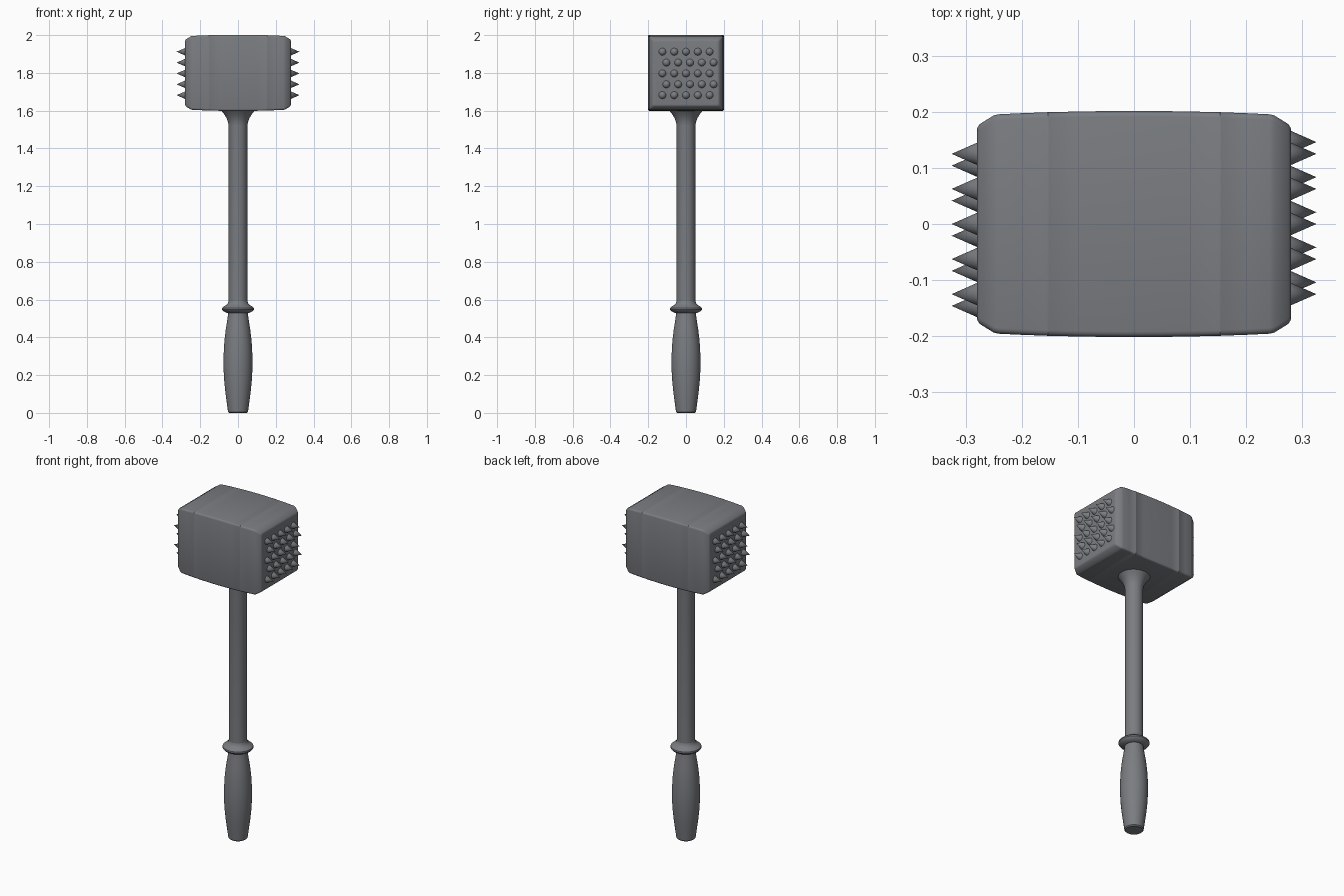
import bpy, bmesh, math
from mathutils import Matrix, Vector

if "Cube" in bpy.data.objects:
    bpy.data.objects.remove(bpy.data.objects["Cube"])

steel = bpy.data.materials.new("dark_steel")
steel.diffuse_color = (0.195, 0.204, 0.22, 1)
steel.use_nodes = True
steel.node_tree.nodes["Principled BSDF"].inputs["Base Color"].default_value = steel.diffuse_color


def finish(name, bm, angle=35):
    bmesh.ops.recalc_face_normals(bm, faces=bm.faces)
    me = bpy.data.meshes.new(name)
    bm.to_mesh(me)
    bm.free()
    me.materials.append(steel)
    ob = bpy.data.objects.new(name, me)
    bpy.context.collection.objects.link(ob)
    bpy.ops.object.select_all(action='DESELECT')
    ob.select_set(True)
    bpy.context.view_layer.objects.active = ob
    bpy.ops.object.shade_smooth_by_angle(angle=math.radians(angle))
    return ob


def loft(bm, rings):
    loops = [[bm.verts.new(p) for p in r] for r in rings]
    n = len(loops[0])
    for a, b in zip(loops, loops[1:]):
        for i in range(n):
            j = (i + 1) % n
            bm.faces.new((a[i], a[j], b[j], b[i]))
    bm.faces.new(loops[0])
    bm.faces.new(loops[-1])


def lathe(name, profile, segs=40):
    bm = bmesh.new()
    loft(bm, [[(r * math.cos(2 * math.pi * i / segs), r * math.sin(2 * math.pi * i / segs), z)
               for i in range(segs)] for r, z in profile])
    return finish(name, bm)


HEAD_Z = 1.80


def rounded_square(x, h, r=0.01, steps=4):
    pts = []
    for k in range(4):
        c = math.pi / 4 + k * math.pi / 2
        cy = math.copysign(h - r, math.cos(c))
        cz = math.copysign(h - r, math.sin(c))
        for s in range(steps):
            a = k * math.pi / 2 + s / (steps - 1) * math.pi / 2
            pts.append((x, cy + r * math.cos(a), HEAD_Z + cz + r * math.sin(a)))
    return pts


# Head: bulging block with softened striking ends and two very fine seams
half = [(0.28, 0.167), (0.279, 0.172), (0.275, 0.178), (0.25, 0.1935), (0.242, 0.1955),
        (0.2, 0.1975), (0.1555, 0.1991), (0.1535, 0.2), (0.1515, 0.1992),
        (0.1, 0.2005), (0.05, 0.2012)]
sections = [(-x, h) for x, h in half] + [(0, 0.2015)] + [(x, h) for x, h in reversed(half)]
bm = bmesh.new()
loft(bm, [rounded_square(x, h) for x, h in sections])
finish("mallet_head", bm, 50)

# Spikes: five staggered rows of five on each striking face
for name, side in (("spikes_right", 1), ("spikes_left", -1)):
    bm = bmesh.new()
    for row in range(5):
        shift = 0.021 if row % 2 else 0.0
        for col in range(5):
            y = side * ((col - 2) * 0.0625 + shift)
            z = HEAD_Z + (row - 2) * 0.0575 - 0.003
            m = (Matrix.Translation(Vector((side * 0.3, y, z)))
                 @ Matrix.Rotation(side * math.pi / 2, 4, 'Y'))
            bmesh.ops.create_cone(bm, cap_ends=True, segments=12, radius1=0.022,
                                  radius2=0, depth=0.05, matrix=m)
    finish(name, bm, 40)

# Shaft flaring into the head
lathe("shaft", [(0.05, 0.55), (0.05, 1.52), (0.053, 1.54), (0.059, 1.557),
                (0.069, 1.575), (0.08, 1.59), (0.09, 1.602), (0.09, 1.62)])

# Collar between shaft and grip
lathe("collar", [(0.05, 0.527), (0.064, 0.531), (0.078, 0.539), (0.085, 0.548),
                 (0.084, 0.556), (0.075, 0.564), (0.06, 0.572), (0.053, 0.582), (0.05, 0.592)])

# Swelling grip
lathe("grip", [(0.047, 0.0), (0.053, 0.006), (0.059, 0.05), (0.067, 0.11), (0.074, 0.18),
               (0.077, 0.25), (0.076, 0.31), (0.072, 0.38), (0.065, 0.44),
               (0.057, 0.49), (0.052, 0.525), (0.05, 0.55)])
